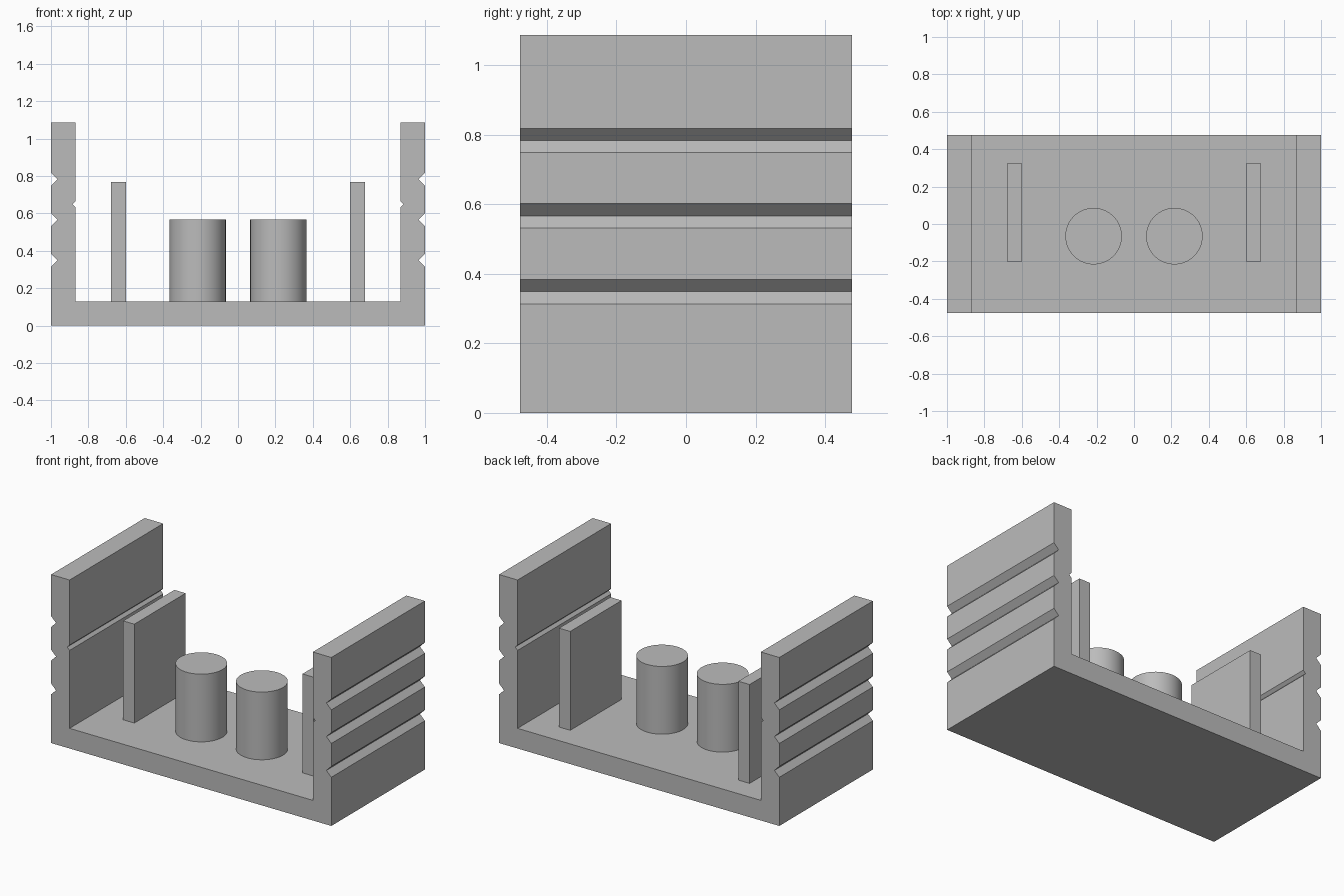
import bpy, bmesh, math
from mathutils import Vector

cube = bpy.data.objects.get("Cube")
if cube:
    bpy.data.objects.remove(cube, do_unlink=True)

grey = bpy.data.materials.new("plain_grey")
grey.use_nodes = True
colour = (0.5, 0.5, 0.5, 1)
grey.diffuse_color = colour
next(n for n in grey.node_tree.nodes if n.type == "BSDF_PRINCIPLED").inputs["Base Color"].default_value = colour

HALF_DEPTH, FLOOR, TOP, INNER = 0.477, 0.13, 1.087, 0.868


def finish(name, bm):
    bmesh.ops.recalc_face_normals(bm, faces=bm.faces)
    mesh = bpy.data.meshes.new(name)
    bm.to_mesh(mesh)
    bm.free()
    mesh.materials.append(grey)
    obj = bpy.data.objects.new(name, mesh)
    bpy.context.collection.objects.link(obj)
    return obj


def extrude_profile(name, points, y0, y1):
    bm = bmesh.new()
    face = bm.faces.new([bm.verts.new((x, y0, z)) for x, z in points])
    result = bmesh.ops.extrude_face_region(bm, geom=[face])
    moved = [g for g in result["geom"] if isinstance(g, bmesh.types.BMVert)]
    bmesh.ops.translate(bm, verts=moved, vec=Vector((0, y1 - y0, 0)))
    return finish(name, bm)


def notch(x, z, depth, half):
    return [(x, z - half), (x + depth, z), (x, z + half)]


# U-shaped tray: three V grooves outside each wall, one small groove inside
side = [(1, 0)]
for z in (0.349, 0.567, 0.784):
    side += notch(1, z, -0.035, 0.035)
side += [(1, TOP), (INNER, TOP)]
side += reversed(notch(INNER, 0.65, 0.017, 0.017))
side += [(INNER, FLOOR)]
mirrored = [(-x, z) for x, z in reversed(side)]
extrude_profile("grooved_tray", side + mirrored, -HALF_DEPTH, HALF_DEPTH)

for sign, label in ((1, "left"), (-1, "right")):
    # Upright divider plate
    plate = [(sign * x, z) for x, z in ((0.6, FLOOR), (0.68, FLOOR), (0.68, 0.768), (0.6, 0.768))]
    extrude_profile(label + "_divider", plate, -0.2, 0.323)

    # Round post
    height = 0.567 - FLOOR
    bm = bmesh.new()
    bmesh.ops.create_cone(bm, cap_ends=True, segments=64, radius1=0.151, radius2=0.151, depth=height)
    bmesh.ops.translate(bm, verts=bm.verts, vec=Vector((sign * 0.216, -0.065, FLOOR + height / 2)))
    post = finish(label + "_post", bm)
    bpy.ops.object.select_all(action="DESELECT")
    post.select_set(True)
    bpy.context.view_layer.objects.active = post
    bpy.ops.object.shade_smooth_by_angle(angle=math.radians(30))
